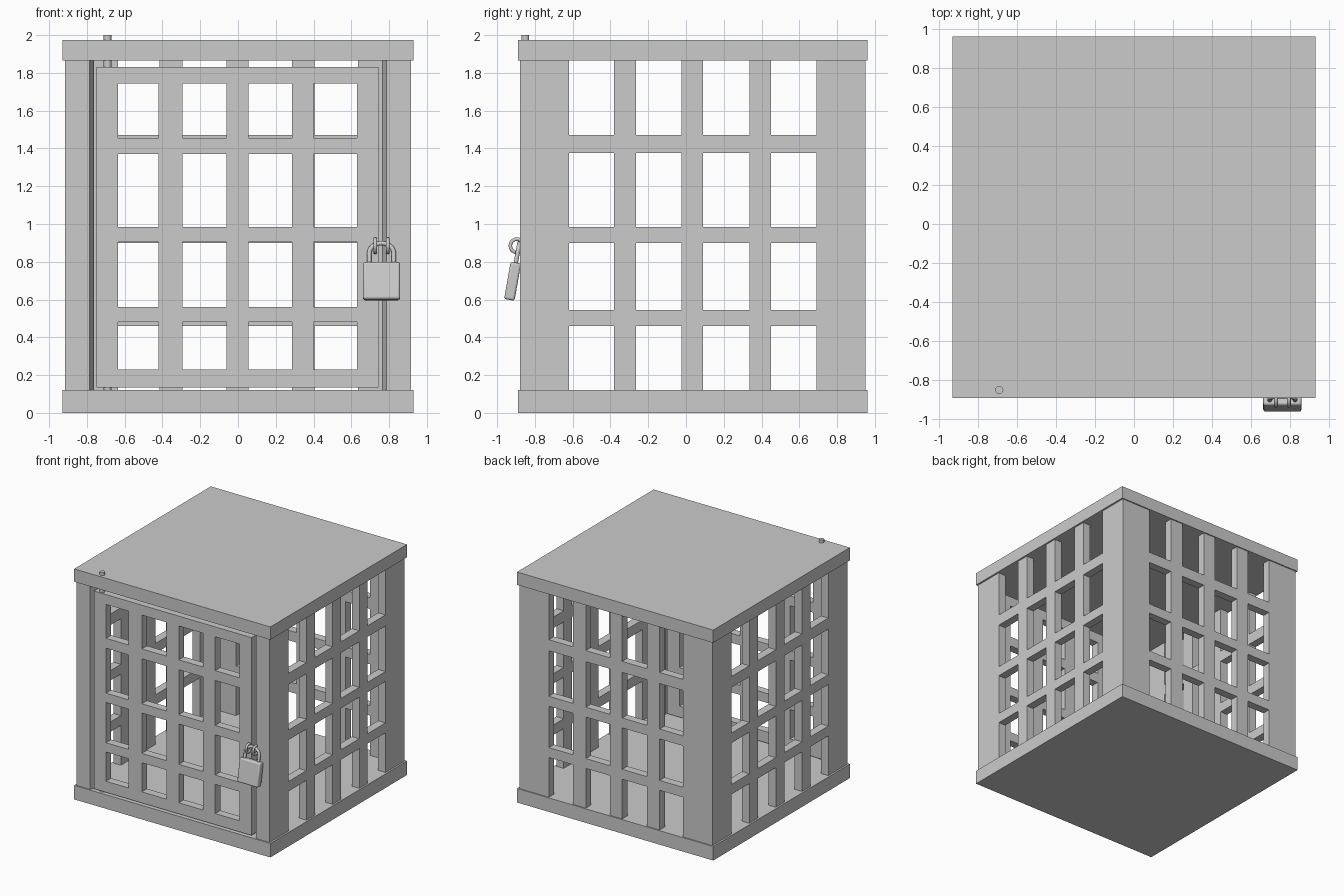
import bpy, bmesh
from math import radians, sin, cos, pi
from mathutils import Matrix

if "Cube" in bpy.data.objects:
    bpy.data.objects.remove(bpy.data.objects["Cube"])

grey = bpy.data.materials.new("plain_grey")
grey.use_nodes = True
COLOUR = (0.6, 0.6, 0.6, 1)
grey.diffuse_color = COLOUR
grey.node_tree.nodes["Principled BSDF"].inputs["Base Color"].default_value = COLOUR

THICK = 0.07


def add_mesh(name, bm):
    mesh = bpy.data.meshes.new(name)
    bm.to_mesh(mesh)
    bm.free()
    mesh.materials.append(grey)
    ob = bpy.data.objects.new(name, mesh)
    bpy.context.collection.objects.link(ob)
    return ob


def box(name, x0, x1, y0, y1, z0, z1):
    bm = bmesh.new()
    bmesh.ops.create_cube(bm, size=1)
    bm.transform(Matrix.Translation(((x0 + x1) / 2, (y0 + y1) / 2, (z0 + z1) / 2))
                 @ Matrix.Diagonal((x1 - x0, y1 - y0, z1 - z0, 1)))
    return add_mesh(name, bm)


def lattice(bm, place, across, heights):
    """Sheet of cells; odd columns crossing odd rows are left open."""
    for i, (a, b) in enumerate(zip(across, across[1:])):
        for j, (lo, hi) in enumerate(zip(heights, heights[1:])):
            if i % 2 and j % 2:
                continue
            corners = [(a, lo), (a, hi), (b, hi), (b, lo)]
            bm.faces.new([bm.verts.new((*place(s), z)) for s, z in corners])


def thicken(name, bm):
    bmesh.ops.remove_doubles(bm, verts=bm.verts, dist=0.001)
    ob = add_mesh(name, bm)
    mod = ob.modifiers.new("thickness", "SOLIDIFY")
    mod.thickness = THICK
    mod.offset = -1
    mod.use_even_offset = True
    return ob


def tube(name, points, radius, cyclic=False):
    cu = bpy.data.curves.new(name, "CURVE")
    cu.dimensions = "3D"
    cu.bevel_depth = radius
    cu.bevel_resolution = 3
    cu.use_fill_caps = True
    sp = cu.splines.new("POLY")
    sp.points.add(len(points) - 1)
    for p, co in zip(sp.points, points):
        p.co = (*co, 1)
    sp.use_cyclic_u = cyclic
    cu.materials.append(grey)
    ob = bpy.data.objects.new(name, cu)
    bpy.context.collection.objects.link(ob)
    return ob


# Floor and roof slabs
box("floor_slab", -0.93, 0.93, -0.89, 0.96, 0, 0.12)
box("roof_slab", -0.93, 0.93, -0.89, 0.96, 1.865, 1.975)

# Barred walls: front strip, side, back, side, front strip in one shell
X, FRONT, BACK = 0.915, -0.88, 0.95
rows = [0.06, 0.12, 0.46, 0.545, 0.9, 0.985, 1.375, 1.47, 1.865, 1.92]
side = [FRONT, -0.62, -0.38, -0.265, -0.025, 0.09, 0.335, 0.45, 0.69, BACK]
back = [-X, -0.635, -0.415, -0.295, -0.06, 0.055, 0.285, 0.405, 0.635, X]
bm = bmesh.new()
lattice(bm, lambda s: (s, FRONT), [-0.785, -X], rows)
lattice(bm, lambda s: (-X, s), side, rows)
lattice(bm, lambda s: (s, BACK), back, rows)
lattice(bm, lambda s: (X, s), side[::-1], rows)
lattice(bm, lambda s: (s, FRONT), [X, 0.785], rows)
thicken("barred_walls", bm)

# Slanted jambs on both sides of the doorway
for sx, name in ((-1, "right_jamb"), (1, "left_jamb")):
    bm = bmesh.new()
    profile = [(0.785, FRONT), (0.785, FRONT + THICK), (0.762, FRONT + THICK)]
    base = bm.faces.new([bm.verts.new((sx * x, y, 0.1)) for x, y in profile])
    ext = bmesh.ops.extrude_face_region(bm, geom=[base])["geom"]
    bmesh.ops.translate(bm, vec=(0, 0, 1.78),
                        verts=[v for v in ext if isinstance(v, bmesh.types.BMVert)])
    bmesh.ops.recalc_face_normals(bm, faces=bm.faces)
    add_mesh(name, bm)

# Door with its hinge pin
door_cols = [-0.75, -0.635, -0.42, -0.295, -0.06, 0.055, 0.285, 0.4, 0.63, 0.745]
door_rows = [0.135, 0.23, 0.48, 0.56, 0.905, 0.985, 1.37, 1.455, 1.745, 1.83]
bm = bmesh.new()
lattice(bm, lambda s: (s, FRONT), door_cols[::-1], door_rows)
thicken("door", bm)
tube("hinge_pin", [(-0.69, -0.85, 0.05), (-0.69, -0.85, 2.0)], 0.021)

# Staples on the door and the post
for x, name in ((0.727, "door_staple"), (0.793, "post_staple")):
    ring = [(x, -0.895 + 0.035 * cos(a), 0.885 + 0.035 * sin(a))
            for a in (2 * pi * k / 20 for k in range(20))]
    tube(name, ring, 0.01, cyclic=True)

# Padlock, tilted so that it leans on the door
tilt = Matrix.Translation((0.76, -0.918, 0.697)) @ Matrix.Rotation(radians(-10), 4, "X")
body = box("padlock_body", -0.098, 0.098, -0.028, 0.028, -0.1, 0.1)
bev = body.modifiers.new("round_edges", "BEVEL")
bev.width = 0.012
bev.segments = 3
body.matrix_world = tilt
arch = [(0.065 * cos(a), 0, 0.15 + 0.055 * sin(a)) for a in (pi * k / 12 for k in range(13))]
shackle = tube("padlock_shackle", [(0.065, 0, 0.08)] + arch + [(-0.065, 0, 0.08)], 0.012)
shackle.matrix_world = tilt

# Smooth the padlock body while keeping flat faces crisp
bpy.ops.object.select_all(action="DESELECT")
body.select_set(True)
bpy.context.view_layer.objects.active = body
bpy.ops.object.shade_smooth_by_angle(angle=radians(40))
